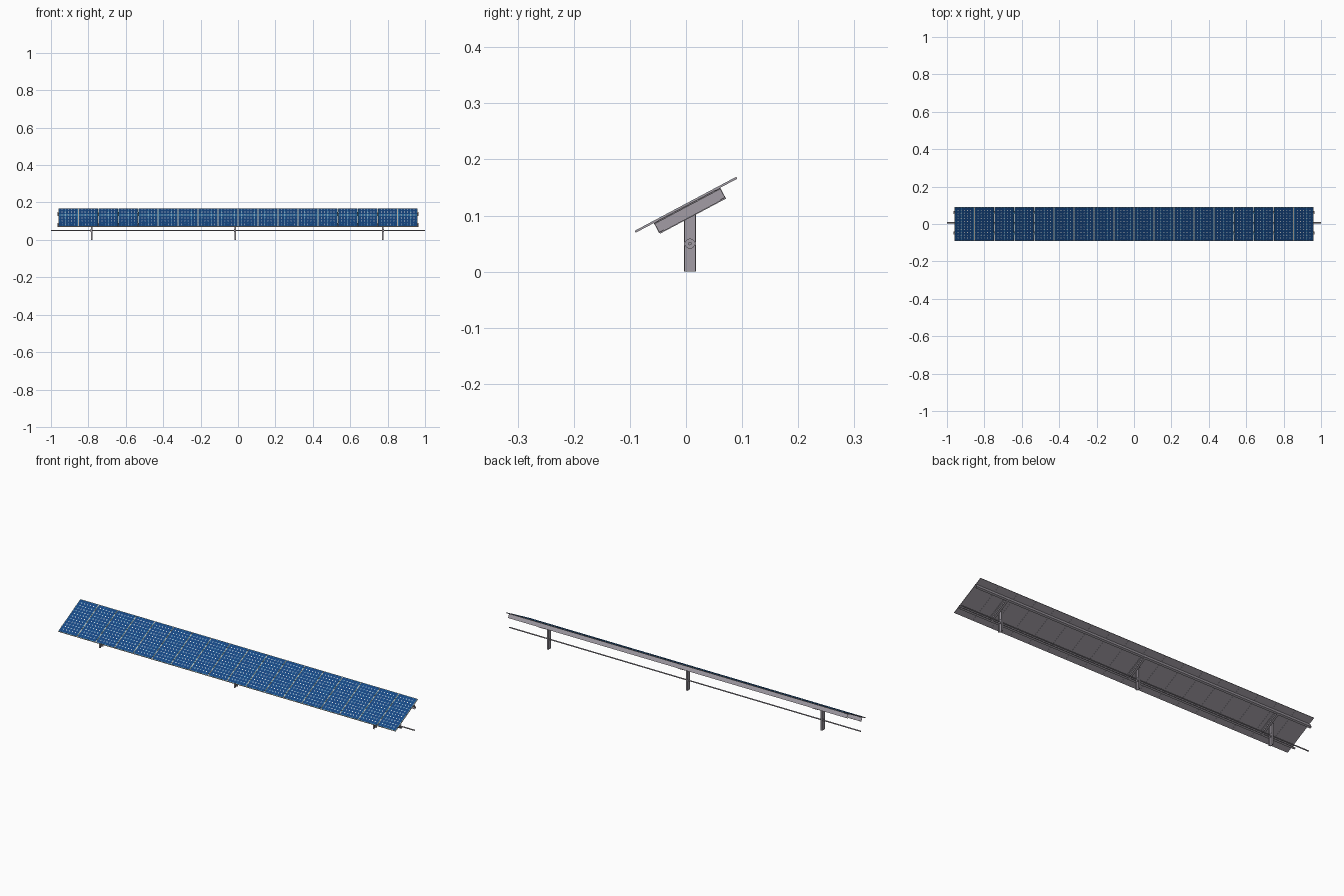
import bpy, bmesh, math
from mathutils import Matrix, Vector

if "Cube" in bpy.data.objects:
    bpy.data.objects.remove(bpy.data.objects["Cube"])

TILT = math.radians(28)
ROT = Matrix.Translation((0, 0, 0.1195)) @ Matrix.Rotation(TILT, 4, 'X')   # panel plane
N, PITCH, LEN = 18, 0.1067, 0.206
COLS, ROWS = 6, 12


def mat(name, rgb):
    m = bpy.data.materials.new(name)
    m.diffuse_color = (*rgb, 1)
    m.use_nodes = True
    m.node_tree.nodes["Principled BSDF"].inputs["Base Color"].default_value = m.diffuse_color
    return m


BLUE = mat("cell blue", (0.008, 0.062, 0.23))
CYAN = mat("grid light blue", (0.05, 0.30, 0.55))
WHITE = mat("diamond white", (0.8, 0.8, 0.8))
TAN = mat("trim tan", (0.55, 0.50, 0.44))
GREY = mat("metal grey", (0.36, 0.335, 0.375))


def finish(bm, name, material, matrix=None):
    if matrix:
        bm.transform(matrix)
    me = bpy.data.meshes.new(name)
    bm.to_mesh(me)
    bm.free()
    me.materials.append(material)
    ob = bpy.data.objects.new(name, me)
    bpy.context.collection.objects.link(ob)
    return ob


def add_box(bm, lo, hi):
    lo, hi = Vector(lo), Vector(hi)
    m = Matrix.Translation((lo + hi) / 2) @ Matrix.Diagonal((*(hi - lo), 1))
    bmesh.ops.create_cube(bm, size=1, matrix=m)


def add_poly(bm, pts, w):
    bm.faces.new([bm.verts.new((x, y, w)) for x, y in pts])


def boxes(name, material, items, matrix=None):
    bm = bmesh.new()
    for lo, hi in items:
        add_box(bm, lo, hi)
    return finish(bm, name, material, matrix)


def cylinder(name, radius, length, x, y, z, sides):
    bm = bmesh.new()
    bmesh.ops.create_cone(bm, cap_ends=True, segments=sides, radius1=radius, radius2=radius, depth=length)
    for f in bm.faces:
        f.smooth = len(f.verts) == 4
    for e in bm.edges:
        e.smooth = not any(len(f.verts) > 4 for f in e.link_faces)
    return finish(bm, name, GREY, Matrix.Translation((x, y, z)) @ Matrix.Rotation(math.pi / 2, 4, 'Y'))


# stacked layers of every solar panel: frame, trim line, light grid plate
centres = [(i - (N - 1) / 2) * PITCH for i in range(N)]


def layer(name, material, inset, w0, w1):
    hx, hy = PITCH / 2 - inset, LEN / 2 - inset
    boxes(name, material, [((c - hx, -hy, w0), (c + hx, hy, w1)) for c in centres], ROT)


layer("panel_frames", GREY, 0.0003, -0.0021, 0.0012)
layer("panel_trims", TAN, 0.0005, 0.001, 0.0016)
layer("panel_grids", CYAN, 0.0026, 0.001, 0.0018)

# blue cells with cut corners, and white diamonds where four corners meet
cells, gems = bmesh.new(), bmesh.new()
hx, hy = PITCH / 2 - 0.003, LEN / 2 - 0.003
cw, ch = 2 * hx / COLS, 2 * hy / ROWS
gap, cut, d = 0.0003, 0.0032, 0.0034
for c in centres:
    for i in range(COLS):
        for j in range(ROWS):
            x0, y0 = c - hx + i * cw + gap, -hy + j * ch + gap
            x1, y1 = x0 + cw - 2 * gap, y0 + ch - 2 * gap
            add_poly(cells, [(x0 + cut, y0), (x1 - cut, y0), (x1, y0 + cut), (x1, y1 - cut),
                             (x1 - cut, y1), (x0 + cut, y1), (x0, y1 - cut), (x0, y0 + cut)], 0.0021)
            if i and j:
                x, y = x0 - gap, y0 - gap
                add_poly(gems, [(x - d, y), (x, y - d), (x + d, y), (x, y + d)], 0.0022)
finish(cells, "solar_cells", BLUE, ROT)
finish(gems, "cell_diamonds", WHITE, ROT)

# two long C-section purlins under the panels
T = 0.0015
for name, u, s in (("lower_purlin", -0.066, 1), ("upper_purlin", 0.068, -1)):
    def span(a, b, w0, w1):
        lo, hi = sorted((u + s * a, u + s * b))
        return (-0.964, lo, w0), (0.964, hi, w1)
    boxes(name, GREY, [span(0, T, -0.022, -0.002), span(0, 0.010, -0.0035, -0.002),
                       span(0, 0.010, -0.022, -0.0205)], ROT)

# posts with tilted rafters, and a bearing for the long rod
PY, PZ = 0.007, 0.05
for k, x in enumerate((-0.783, -0.016, 0.775)):
    boxes(f"post_{k}", GREY, [((x - 0.004, PY - 0.011, 0), (x - 0.002, PY + 0.011, 0.105)),
                              ((x - 0.004, PY - 0.011, 0), (x + 0.004, PY - 0.009, 0.100)),
                              ((x - 0.004, PY + 0.009, 0), (x + 0.004, PY + 0.011, 0.108))])
    r = x + 0.009
    boxes(f"rafter_{k}", GREY, [((r - 0.005, -0.065, -0.024), (r - 0.003, 0.068, -0.002)),
                                ((r - 0.005, -0.065, -0.024), (r + 0.006, 0.068, -0.022)),
                                ((r - 0.005, -0.065, -0.0045), (r + 0.006, 0.068, -0.0025))], ROT)
    cylinder(f"rod_bearing_{k}", 0.009, 0.009, x, PY, PZ, 20)

# thin rod running through all posts
cylinder("connecting_rod", 0.003, 2.0, 0, PY, PZ, 12)
